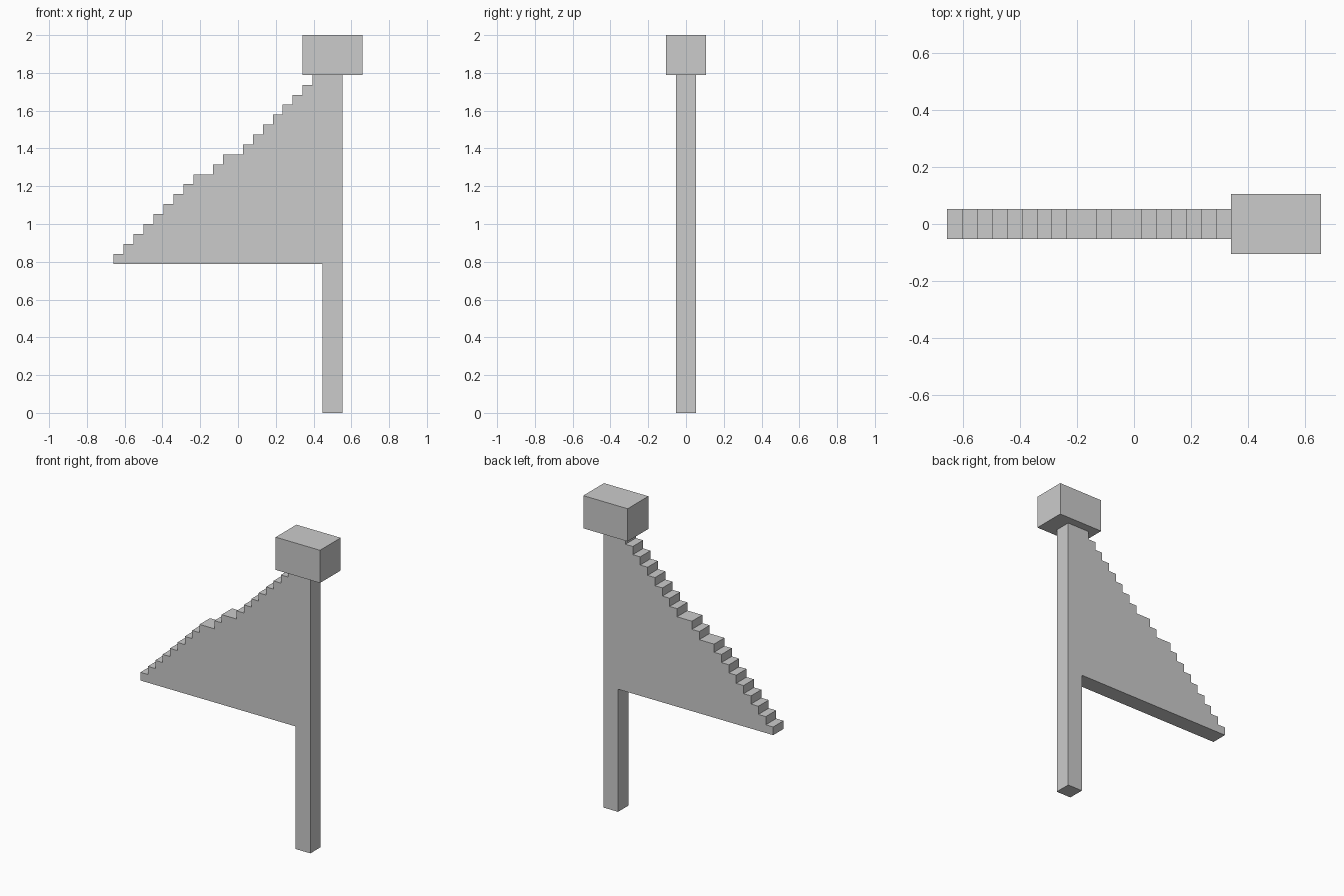
import bpy, bmesh

if "Cube" in bpy.data.objects:
    bpy.data.objects.remove(bpy.data.objects["Cube"])

U = 2 / 38  # block size: the model is 38 blocks tall


def extrude_profile(name, points, half_depth):
    """Extrude an x-z outline (in blocks) symmetrically along y."""
    bm = bmesh.new()
    face = bm.faces.new([bm.verts.new((x * U, -half_depth * U, z * U)) for x, z in points])
    new = bmesh.ops.extrude_face_region(bm, geom=[face])["geom"]
    verts = [v for v in new if isinstance(v, bmesh.types.BMVert)]
    bmesh.ops.translate(bm, verts=verts, vec=(0, 2 * half_depth * U, 0))
    bmesh.ops.recalc_face_normals(bm, faces=bm.faces)
    mesh = bpy.data.meshes.new(name)
    bm.to_mesh(mesh)
    bm.free()
    obj = bpy.data.objects.new(name, mesh)
    bpy.context.collection.objects.link(obj)
    return obj


def box(name, x0, x1, z0, z1, half_depth):
    return extrude_profile(name, [(x0, z0), (x1, z0), (x1, z1), (x0, z1)], half_depth)


# Pole and finial block
box("pole", 8.5, 10.5, 0, 34, 1)
box("finial_block", 6.5, 12.5, 34, 38, 2)

# Stepped pennant: each step rises one block; two steps are double width
step_widths = [1] * 8 + [2, 1, 2] + [1] * 8
outline = [(8.5, 15), (-12.5, 15)]
x, z = -12.5, 15
for width in step_widths:
    z += 1
    outline.append((x, z))
    x += width
    outline.append((x, z))
extrude_profile("pennant", outline, 1)
